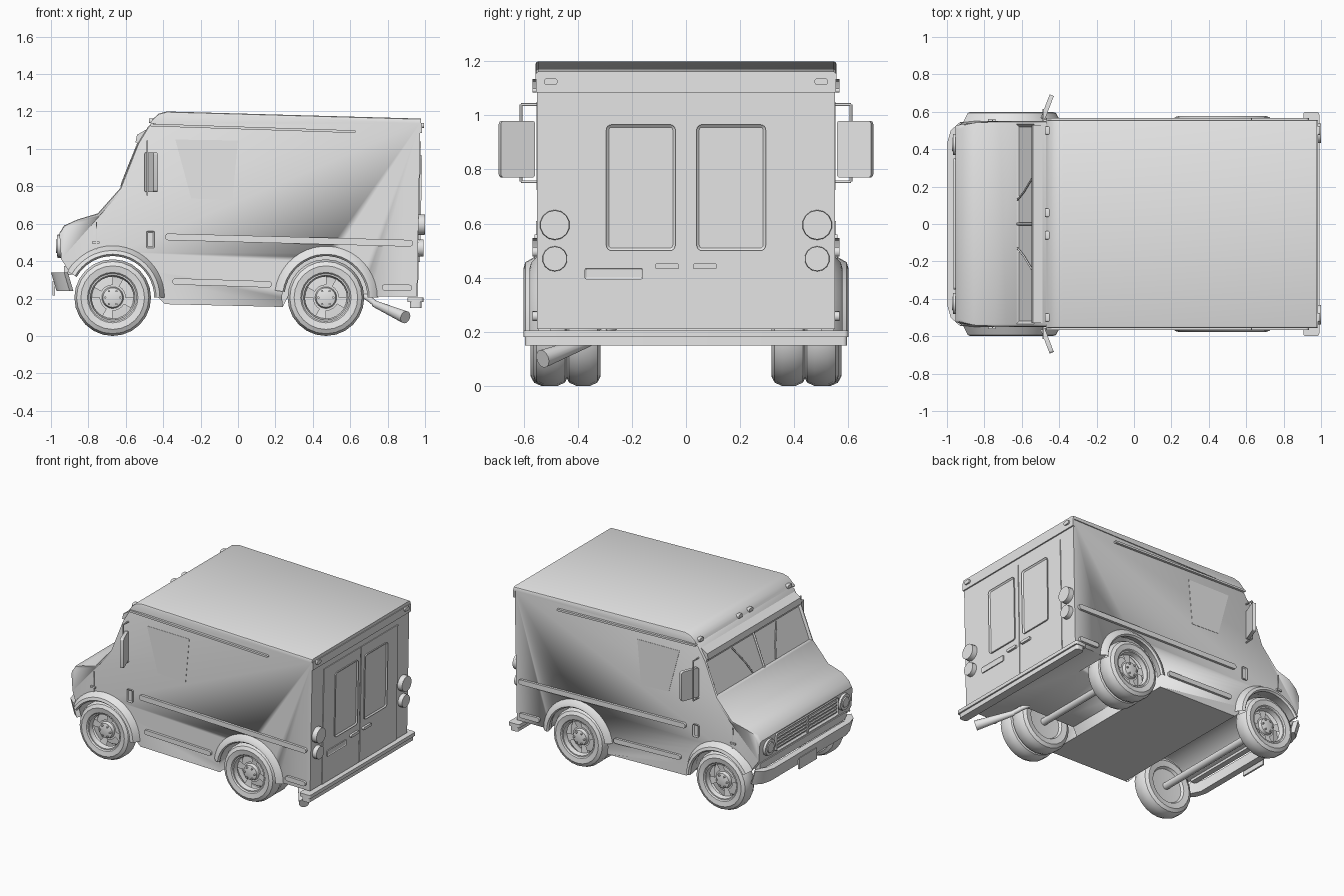
import bpy, bmesh, math
from mathutils import Vector, Matrix

if "Cube" in bpy.data.objects:
    bpy.data.objects.remove(bpy.data.objects["Cube"], do_unlink=True)

grey = bpy.data.materials.new("plain_grey")
grey.use_nodes = True
grey.diffuse_color = (0.8, 0.8, 0.8, 1)
grey.node_tree.nodes["Principled BSDF"].inputs["Base Color"].default_value = (0.8, 0.8, 0.8, 1)


def activate(ob):
    bpy.ops.object.select_all(action='DESELECT')
    ob.select_set(True)
    bpy.context.view_layer.objects.active = ob


def finish(bm, name):
    bmesh.ops.recalc_face_normals(bm, faces=bm.faces)
    me = bpy.data.meshes.new(name)
    bm.to_mesh(me)
    bm.free()
    me.materials.append(grey)
    ob = bpy.data.objects.new(name, me)
    bpy.context.collection.objects.link(ob)
    activate(ob)
    bpy.ops.object.shade_smooth_by_angle(angle=math.radians(32))
    return ob


def rear_x(z):
    """The back wall leans slightly outward with height."""
    return 0.957 + (z - 0.21) * 0.019


def box(name, centre, size, corner=0, axis=0, inset=None, rot=None, on_rear=False):
    """Box, optionally with rounded corners around one axis and a sunken +axis face."""
    bm = bmesh.new()
    bmesh.ops.create_cube(bm, size=1)
    bmesh.ops.scale(bm, vec=size, verts=bm.verts)
    if corner:
        along = [e for e in bm.edges
                 if abs((e.verts[0].co - e.verts[1].co).normalized()[axis]) > 0.9]
        bmesh.ops.bevel(bm, geom=along, offset=corner, segments=4, profile=0.5, affect='EDGES')
    if inset:
        sign = -1 if inset[1] > 0 else 1
        face = max(bm.faces, key=lambda f: sign * f.normal[axis])
        bmesh.ops.inset_region(bm, faces=[face], thickness=inset[0], depth=-abs(inset[1]))
    if rot:
        bmesh.ops.rotate(bm, verts=bm.verts, matrix=rot)
    bmesh.ops.translate(bm, vec=centre, verts=bm.verts)
    if on_rear:
        for v in bm.verts:
            v.co.x += rear_x(v.co.z)
    return finish(bm, name)


def prism_mesh(points, half, axis='y', lo=None):
    """Extrude an outline along y (points are x,z) or z (points are x,y)."""
    bm = bmesh.new()
    lo = -half if lo is None else lo
    place = (lambda p, t: (p[0], t, p[1])) if axis == 'y' else (lambda p, t: (p[0], p[1], t))
    a, b = ([bm.verts.new(place(p, t)) for p in points] for t in (lo, half))
    bm.faces.new(a)
    bm.faces.new(b)
    for i in range(len(points)):
        j = (i + 1) % len(points)
        bm.faces.new((a[i], a[j], b[j], b[i]))
    bmesh.ops.recalc_face_normals(bm, faces=bm.faces)
    return bm


def lathe(name, profile, centre, side, start=0, end=360, segs=24, skip=None):
    """Turn (radius, y) points around an axis parallel to y."""
    bm = bmesh.new()
    full = end - start == 360
    rings = []
    for i in range(segs if full else segs + 1):
        a = math.radians(start + (end - start) * i / segs)
        rings.append([bm.verts.new((centre[0] + r * math.cos(a), side * (centre[1] + y),
                                    centre[2] + r * math.sin(a))) for r, y in profile])
    for i in range(segs):
        p, q = rings[i], rings[(i + 1) % len(rings)]
        for k in range(len(profile) - 1):
            if not (skip and skip(i, k)):
                bm.faces.new((p[k], p[k + 1], q[k + 1], q[k]))
    bmesh.ops.remove_doubles(bm, verts=bm.verts, dist=0.0001)
    return finish(bm, name)


def tube(name, points, r0, r1=None):
    """Straight round bars joining the points, the last end with radius r1."""
    bm = bmesh.new()
    pts = [Vector(p) for p in points]
    for i, (p, q) in enumerate(zip(pts, pts[1:])):
        d = q - p
        m = Matrix.Translation((p + q) / 2) @ d.to_track_quat('Z', 'Y').to_matrix().to_4x4()
        last = r1 if r1 and i == len(pts) - 2 else r0
        bmesh.ops.create_cone(bm, cap_ends=True, segments=14, radius1=r0, radius2=last,
                              depth=d.length, matrix=m)
    return finish(bm, name)


# Body shell: side outline with the front wheel arch, then a sunken windscreen
FRONT, REAR = (-0.67, 0.205), (0.47, 0.205)
outline = [(-0.9, 0.34), (-0.945, 0.41), (-0.955, 0.55), (-0.93, 0.59), (-0.86, 0.622),
           (-0.75, 0.655), (-0.63, 0.79), (-0.535, 1.03), (-0.48, 1.12), (-0.44, 1.15),
           (rear_x(1.14), 1.14), (rear_x(0.21), 0.21), (0.27, 0.215), (0.24, 0.155), (-0.39, 0.17)]
outline += [(FRONT[0] + 0.245 * math.cos(math.radians(a)), FRONT[1] + 0.245 * math.sin(math.radians(a)))
            for a in range(0, 150, 12)]
bm = prism_mesh(outline, 0.55)
for v in bm.verts:
    if v.co.x < -0.9 and v.co.z > 0.38:
        v.co.y *= 0.955
rim = [e for e in bm.edges if e.verts[0].co.y * e.verts[1].co.y > 0
       and all(v.co.z > 0.5 and v.co.x < -0.4 for v in e.verts)]
bmesh.ops.bevel(bm, geom=rim, offset=0.016, segments=2, profile=0.5, affect='EDGES')
screen = [f for f in bm.faces if f.normal.x < -0.8 and abs(f.normal.y) < 0.1
          and 0.85 < f.calc_center_median().z < 0.98]
bmesh.ops.inset_region(bm, faces=screen, thickness=0.02, depth=-0.012)
body = finish(bm, "body_shell")

# Rear wheel wells
for side in (1, -1):
    well = lathe("wheel_well_cutter", [(0, 0.29), (0.235, 0.29), (0.235, 0.7), (0, 0.7)],
                 (REAR[0], 0, REAR[1]), side, segs=32)
    cut = body.modifiers.new("wheel_well", 'BOOLEAN')
    cut.object = well
    cut.solver = 'EXACT'
    activate(body)
    bpy.ops.object.modifier_apply(modifier=cut.name)
    bpy.data.objects.remove(well, do_unlink=True)

# Roof cap, sun visor and rear header
bm = prism_mesh([(-0.47, 1.135), (-0.455, 1.16), (-0.425, 1.188), (-0.38, 1.2), (0.978, 1.162),
                 (0.978, 1.135)], 0.557)
edges = [e for e in bm.edges if e.verts[0].co.y * e.verts[1].co.y > 0
         and all(v.co.z > 1.14 for v in e.verts)]
bmesh.ops.bevel(bm, geom=edges, offset=0.012, segments=2, profile=0.5, affect='EDGES')
finish(bm, "roof_cap")
finish(prism_mesh([(-0.548, 1.035), (-0.54, 1.075), (-0.48, 1.11), (-0.46, 1.1), (-0.5, 1.035)], 0.53),
       "sun_visor")
box("rear_header", (0.975, 0, 1.112), (0.016, 1.11, 0.055))
for y in (-0.5, -0.06, 0.06, 0.5):
    box("cab_marker_light", (-0.464, y, 1.15), (0.025, 0.045, 0.025), 0.008, 0)

# Windscreen divider, grille and front bumper
tube("windscreen_divider", [(-0.622, 0, 0.8), (-0.532, 0, 1.03)], 0.007)
box("grille_frame", (-0.955, 0, 0.48), (0.022, 0.7, 0.125), 0.015, 0, (0.012, 0.012))
for i in range(4):
    box("grille_slat", (-0.958, 0, 0.445 + i * 0.023), (0.014, 0.67, 0.008))
box("grille_centre_bar", (-0.959, 0, 0.48), (0.016, 0.014, 0.11))
plan = [(-0.9, 0.545), (-0.95, 0.5), (-0.97, 0.43), (-0.97, -0.43), (-0.95, -0.5), (-0.9, -0.545),
        (-0.88, -0.52), (-0.925, -0.43), (-0.925, 0.43), (-0.88, 0.52)]
bm = prism_mesh(plan, 0.34, 'z', 0.24)
for v in bm.verts:
    v.co.x -= (v.co.z - 0.24) * 0.3
finish(bm, "front_bumper")
box("front_plate", (-0.985, 0.03, 0.255), (0.012, 0.2, 0.08))
box("front_valance", (-0.91, 0, 0.35), (0.04, 0.98, 0.05))

# Back wall: plate, bumper and step
box("rear_number_plate", (0.006, -0.267, 0.415), (0.012, 0.215, 0.042), 0.006, 0, (0.006, -0.004), None, True)
box("rear_bumper_step", (0.948, 0, 0.193), (0.085, 1.2, 0.025), 0.015, 2)
box("rear_bumper_bar", (0.95, 0, 0.165), (0.06, 1.19, 0.032), 0.015, 2)

# Exhaust pipe
tube("exhaust_pipe", [(0.62, -0.22, 0.25), (0.7, -0.3, 0.2), (0.75, -0.36, 0.16)], 0.016)
tube("exhaust_tip", [(0.73, -0.34, 0.172), (0.895, -0.53, 0.1)], 0.018, 0.034)
for x, z in (FRONT, REAR):
    tube("axle", [(x, -0.48, z), (x, 0.48, z)], 0.025)

# Wheel section: inner cap, tyre, sunken rim with slots, hub
TYRE = [(0, -0.03), (0.12, -0.04), (0.13, -0.058), (0.17, -0.064), (0.193, -0.052), (0.205, -0.025),
        (0.205, 0.025), (0.193, 0.052), (0.17, 0.064), (0.135, 0.058), (0.128, 0.05), (0.12, 0.05),
        (0.112, 0.018), (0.07, 0.012), (0.058, 0.012), (0.052, 0.034), (0.03, 0.04), (0, 0.04)]


def wheel(name, x, y, z, side):
    lathe(name, TYRE, (x, y, z), side, skip=lambda i, k: k == 12 and i % 6 < 4)
    for n in range(6):
        a = n * math.pi / 3
        px, pz, py = x + 0.04 * math.cos(a), z + 0.04 * math.sin(a), y + 0.036
        tube("wheel_nut", [(px, side * py, pz), (px, side * (py + 0.012), pz)], 0.006)


for s in (1, -1):
    wheel("front_wheel", FRONT[0], 0.51, FRONT[1], s)
    wheel("rear_outer_wheel", REAR[0], 0.5, REAR[1], s)
    wheel("rear_inner_wheel", REAR[0], 0.38, REAR[1], s)
    # Arch flares
    for name, (x, z), y, end in (("front_flare", FRONT, 0.6, 150), ("rear_flare", REAR, 0.578, 172)):
        lathe(name, [(0.24, 0.5), (0.222, y - 0.012), (0.232, y), (0.252, y - 0.006), (0.28, 0.545)],
              (x, 0, z), s, 0, end, 20)
    # Side rails and gutter
    for name, x0, z0, x1, z1, h in (("upper_rail", -0.39, 0.53, 0.935, 0.495, 0.036),
                                    ("lower_rail", -0.35, 0.292, 0.18, 0.275, 0.034),
                                    ("rear_rail", 0.77, 0.26, 0.93, 0.257, 0.034),
                                    ("rain_gutter", -0.47, 1.128, 0.63, 1.092, 0.014)):
        tilt = Matrix.Rotation(math.atan2(z0 - z1, x1 - x0), 3, 'Y')
        box(name, ((x0 + x1) / 2, s * 0.555, (z0 + z1) / 2), (x1 - x0, 0.024, h), h * 0.45, 1, None, tilt)
    # Side window outline, door handle and hinge
    bm = prism_mesh([(-0.335, 1.05), (0, 1.045), (-0.03, 0.725), (-0.25, 0.735)], s * 0.552, 'y', s * 0.545)
    finish(bm, "side_window")
    box("door_handle", (-0.468, s * 0.553, 0.515), (0.045, 0.014, 0.09), 0.008, 1, (0.008, s * -0.006))
    box("hood_catch", (-0.76, s * 0.553, 0.5), (0.04, 0.016, 0.012))
    box("hood_catch_strip", (-0.757, s * 0.551, 0.53), (0.006, 0.008, 0.16))
    # Mirror and bracket
    turn = Matrix.Rotation(s * math.radians(-21), 3, 'Z')
    box("mirror", (-0.464, s * 0.625, 0.875), (0.024, 0.135, 0.21), 0.012, 0, None, turn)
    tube("mirror_bracket", [(-0.485, s * 0.54, 1.04), (-0.485, s * 0.61, 1.04),
                            (-0.485, s * 0.61, 0.755), (-0.485, s * 0.54, 0.755)], 0.005)
    # Headlight, wiper
    tube("headlight_rim", [(-0.94, s * 0.425, 0.48), (-0.968, s * 0.425, 0.48)], 0.062, 0.056)
    tube("headlight_lens", [(-0.95, s * 0.425, 0.48), (-0.974, s * 0.425, 0.48)], 0.048, 0.035)
    tube("wiper", [(-0.622, s * 0.13, 0.81), (-0.59, s * 0.17, 0.892), (-0.542, s * 0.25, 1.01)], 0.005)
    # Back door with framed window, handle, hinge post
    box("back_door", (0.002, s * 0.212, 0.625), (0.006, 0.416, 0.83), 0, 0, None, None, True)
    box("back_window", (0.007, s * 0.167, 0.733), (0.012, 0.256, 0.466), 0.02, 0, (0.01, -0.008), None, True)
    box("back_door_handle", (0.012, s * 0.07, 0.442), (0.016, 0.09, 0.02), 0.007, 0, None, None, True)
    # Tail lamps and markers
    for z, r in ((0.595, 0.056), (0.47, 0.047)):
        x = rear_x(z)
        tube("tail_lamp", [(x - 0.005, s * 0.485, z), (1.0 if r > 0.05 else 0.993, s * 0.485, z)], r, r * 0.96)
    box("rear_marker_light", (0.985, s * 0.5, 1.125), (0.018, 0.05, 0.026), 0.012, 0)
